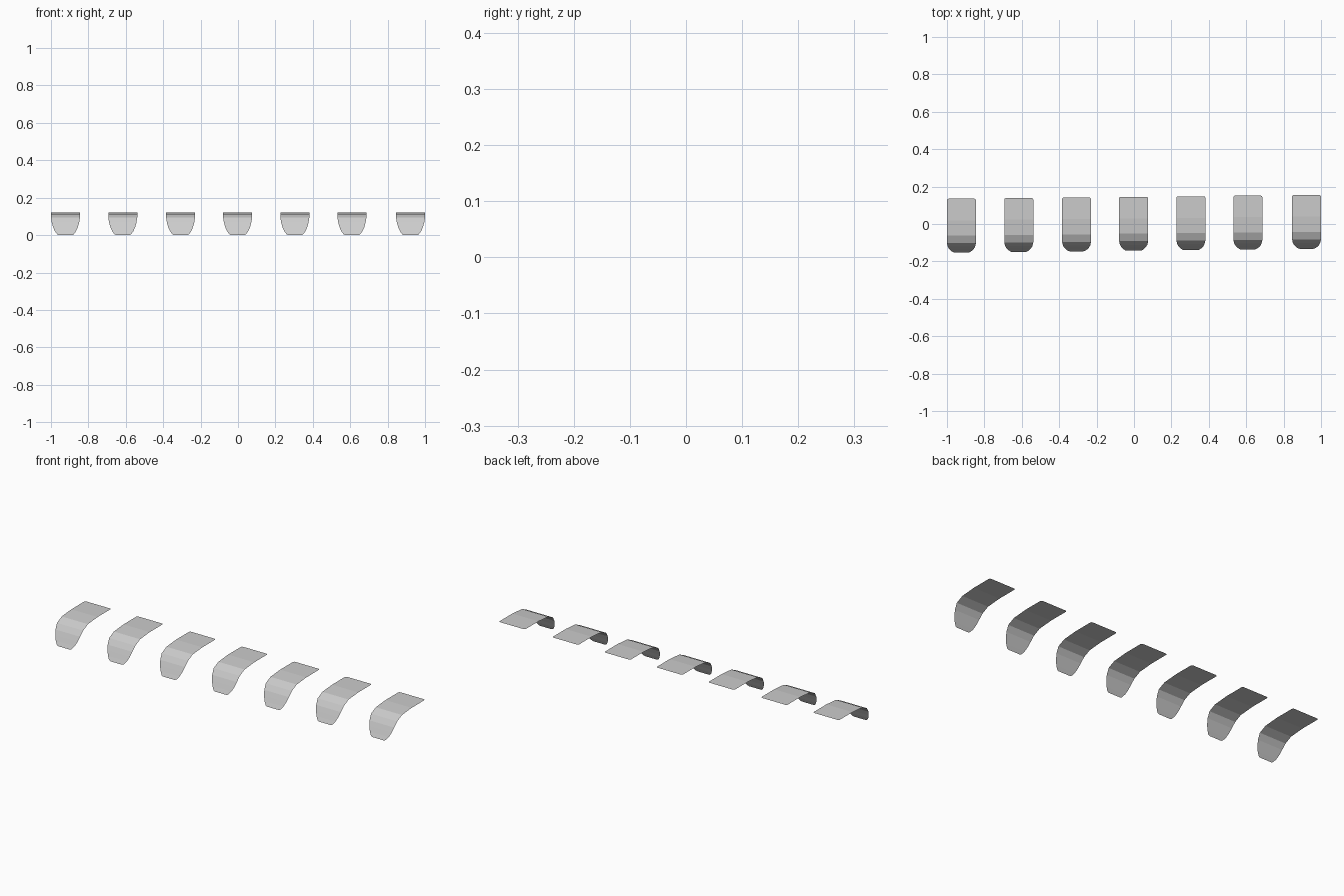
import bpy
import bmesh

# Profile of one bent plate: (y, z, half width) from the lower lip to the back edge
PROFILE = [
    (-0.153, 0.000, 0.035), (-0.151, 0.004, 0.044), (-0.143, 0.020, 0.056),
    (-0.133, 0.042, 0.066), (-0.121, 0.067, 0.073), (-0.102, 0.094, 0.0775),
    (-0.062, 0.113, 0.0775), (0.020, 0.120, 0.0775), (0.127, 0.120, 0.0775),
    (0.133, 0.120, 0.0745), (0.135, 0.120, 0.0685),
]
CENTRES = [-0.9225, -0.616, -0.307, -0.002, 0.304, 0.609, 0.9225]


def bent_plate(name, x, dy):
    """Thin sheet lofted across the profile rows."""
    bm = bmesh.new()
    rows = [[bm.verts.new((x + s * w, y + dy, z)) for s in (-1, 1)]
            for y, z, w in PROFILE]
    for a, b in zip(rows, rows[1:]):
        bm.faces.new((a[0], a[1], b[1], b[0]))
    mesh = bpy.data.meshes.new(name)
    bm.to_mesh(mesh)
    bm.free()
    obj = bpy.data.objects.new(name, mesh)
    bpy.context.collection.objects.link(obj)


# Row of seven plates, each set slightly further back than the last
for i, cx in enumerate(CENTRES):
    bent_plate(f"bent_plate_{i + 1}", cx, i * 0.02 / 6)
